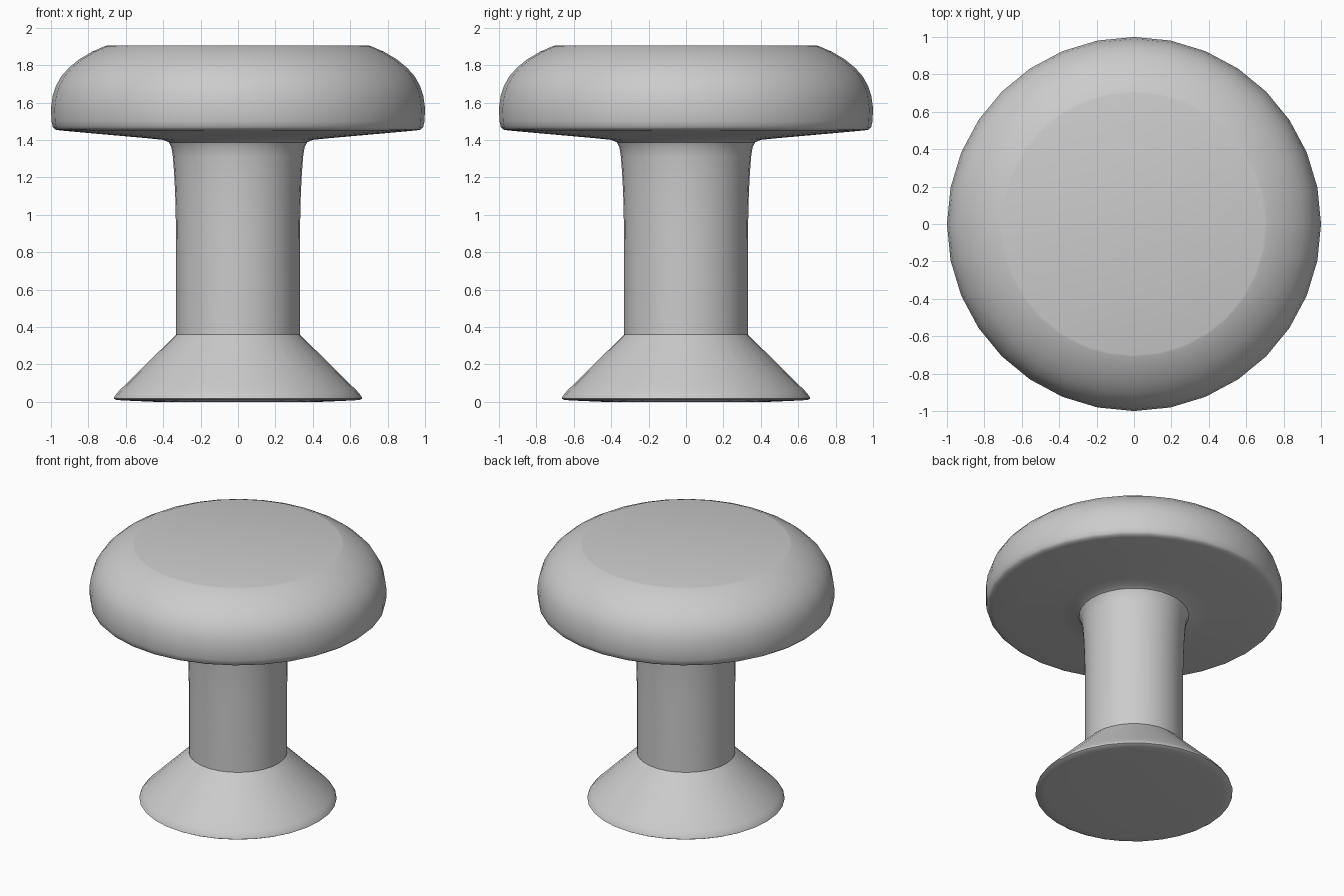
import bpy, bmesh, math

if "Cube" in bpy.data.objects:
    bpy.data.objects.remove(bpy.data.objects["Cube"])

SIDES = 32


def lathe(name, profile, sharp_angle):
    """Revolve an (r, z) profile around z; both ends are closed with a disc."""
    bm = bmesh.new()
    rings = []
    for r, z in profile:
        rings.append([bm.verts.new((r * math.cos(2 * math.pi * i / SIDES),
                                    r * math.sin(2 * math.pi * i / SIDES), z))
                      for i in range(SIDES)])
    for low, high in zip(rings, rings[1:]):
        for i in range(SIDES):
            j = (i + 1) % SIDES
            bm.faces.new((low[i], low[j], high[j], high[i]))
    bm.faces.new(rings[0][::-1])
    bm.faces.new(rings[-1])
    mesh = bpy.data.meshes.new(name)
    bm.to_mesh(mesh)
    bm.free()
    obj = bpy.data.objects.new(name, mesh)
    bpy.context.collection.objects.link(obj)
    bpy.ops.object.select_all(action='DESELECT')
    obj.select_set(True)
    bpy.context.view_layer.objects.active = obj
    bpy.ops.object.shade_smooth_by_angle(angle=math.radians(sharp_angle))
    return obj


# Flared foot, slightly domed underneath with a rounded rim
foot = [(0.44, 0.0), (0.60, 0.007), (0.65, 0.01), (0.664, 0.018),
        (0.66, 0.03), (0.635, 0.06), (0.57, 0.123), (0.333, 0.358)]

# Straight stem that fillets into the cap
stem = [(0.331, 0.36), (0.331, 0.86), (0.334, 1.06), (0.34, 1.20),
        (0.348, 1.31), (0.356, 1.36), (0.37, 1.388), (0.40, 1.401)]

# Mushroom cap: sloped underside, tight lower rim, rounded shoulder, flat top
cap = [(0.50, 1.411), (0.75, 1.433), (0.95, 1.451), (0.978, 1.456),
       (0.99, 1.468), (0.997, 1.50), (1.0, 1.57), (0.99, 1.64),
       (0.973, 1.69), (0.945, 1.74), (0.905, 1.785), (0.85, 1.831),
       (0.78, 1.872), (0.712, 1.902), (0.70, 1.905)]

lathe("knob", foot + stem + cap, 40)
